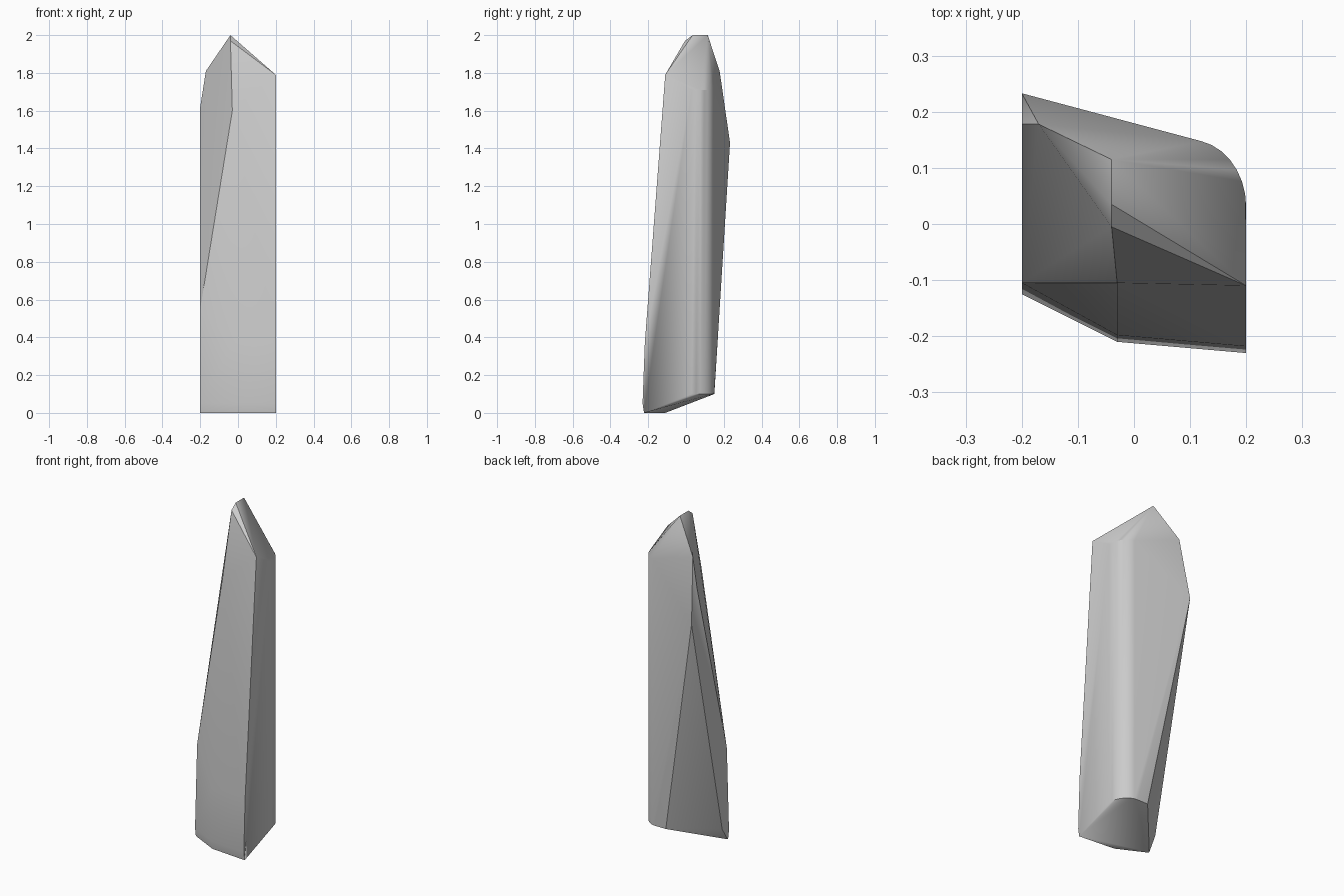
import bpy, bmesh, math

cube = bpy.data.objects.get("Cube")
if cube:
    bpy.data.objects.remove(cube, do_unlink=True)

# Stone colour
stone = bpy.data.materials.new("pale_grey_stone")
stone.use_nodes = True
colour = (0.6, 0.6, 0.6, 1)
stone.diffuse_color = colour
stone.node_tree.nodes["Principled BSDF"].inputs["Base Color"].default_value = colour


def rounded_corner(z_side, z_back, steps=8):
    """Quarter ellipse for the worn back corner, between side and back."""
    for i in range(steps + 1):
        a = math.pi / 2 * i / steps
        z = z_side + (z_back - z_side) * i / steps
        yield (0.1 + 0.1 * math.cos(a), 0.03 + 0.12 * math.sin(a), z)


# Front: foot, low kink and lean of the broad face
front = [(x, y + dy, z)
         for x, y in ((-0.2, -0.125), (-0.03, -0.21), (0.2, -0.23))
         for dy, z in ((0.008, 0), (0, 0.05), (0.012, 0.37))]
# Edge of the long diagonal break
broken = [(-0.2, -0.105, 0.55), (-0.03, -0.105, 1.6), (-0.2, 0.178, 1.62),
          (-0.17, 0.178, 1.81), (-0.2, 0.233, 1.43)]
# Pointed tip
tip = [(0.2, -0.11, 1.79), (-0.04, -0.005, 1.97),
       (-0.04, 0.035, 2), (-0.04, 0.115, 2)]
# Undercut foot at the back
foot = [(0.03, 0.15, 0.1), (-0.2, -0.11, 0), (-0.2, -0.06, 0.08)]
corner = list(rounded_corner(0.1, 0.1)) + list(rounded_corner(1.71, 1.71))

# Wrap the points into one solid shard
bm = bmesh.new()
for p in front + broken + tip + foot + corner:
    bm.verts.new(p)
hull = bmesh.ops.convex_hull(bm, input=bm.verts[:])
spare = {g for g in hull["geom_interior"] + hull["geom_unused"]
         if isinstance(g, bmesh.types.BMVert)}
bmesh.ops.delete(bm, geom=list(spare), context="VERTS")
bmesh.ops.dissolve_limit(bm, angle_limit=math.radians(1),
                         verts=bm.verts[:], edges=bm.edges[:])
bmesh.ops.recalc_face_normals(bm, faces=bm.faces[:])

mesh = bpy.data.meshes.new("stone_shard")
bm.to_mesh(mesh)
bm.free()
mesh.materials.append(stone)
shard = bpy.data.objects.new("stone_shard", mesh)
bpy.context.collection.objects.link(shard)
bpy.context.view_layer.objects.active = shard
shard.select_set(True)
bpy.ops.object.shade_smooth_by_angle(angle=math.radians(30))
